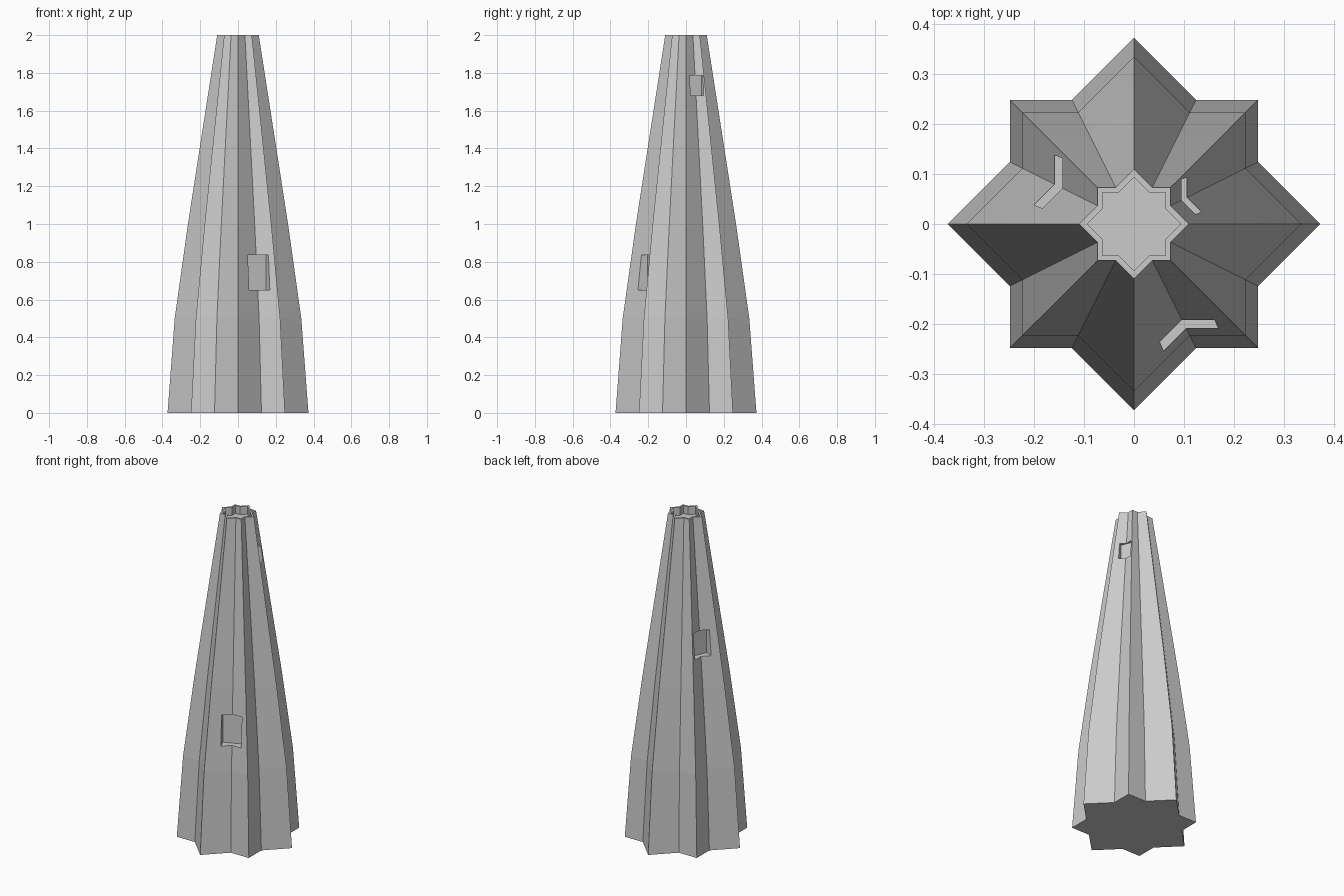
import bpy, bmesh, math
from mathutils import Matrix, Vector

if "Cube" in bpy.data.objects:
    bpy.data.objects.remove(bpy.data.objects["Cube"])

LEVELS = [(0.0, 0.373), (0.5, 0.335), (1.0, 0.265), (2.0, 0.11)]


def radius(z):
    for (z0, r0), (z1, r1) in zip(LEVELS, LEVELS[1:]):
        if z <= z1:
            return r0 + (r1 - r0) * (z - z0) / (z1 - z0)


def star(bm, r, z):
    """Eight-pointed star ring: two overlapping squares."""
    a, b = r * 2 / 3, r / 3
    quarter = [(r, 0), (a, b), (a, a), (b, a)]
    ring = []
    for k in range(4):
        for x, y in quarter:
            for _ in range(k):
                x, y = -y, x
            ring.append(bm.verts.new((x, y, z)))
    return ring


def new_object(name, bm):
    bmesh.ops.recalc_face_normals(bm, faces=bm.faces)
    mesh = bpy.data.meshes.new(name)
    bm.to_mesh(mesh)
    bm.free()
    ob = bpy.data.objects.new(name, mesh)
    bpy.context.collection.objects.link(ob)
    return ob


# Tapered star-shaped tower with a shallow recess in the top
bm = bmesh.new()
rings = [star(bm, r, z) for z, r in LEVELS]
rings += [star(bm, 0.094, 2.0), star(bm, 0.094, 1.95)]
for lo, hi in zip(rings, rings[1:]):
    for i in range(16):
        j = (i + 1) % 16
        bm.faces.new((lo[i], lo[j], hi[j], hi[i]))
bm.faces.new(rings[0])
bm.faces.new(rings[-1])
tower = new_object("tower", bm)

# Window niches cut into inner corners: quarter turn, z bottom, z top, width, depth
for turn, z0, z1, width, depth in [(0, 1.68, 1.785, 0.075, 0.018),
                                   (180, 1.17, 1.325, 0.108, 0.027),
                                   (270, 0.65, 0.835, 0.118, 0.03)]:
    r = radius(z0)
    # the niche sits on the inner corner just left or right of each star point
    side = 1 if turn != 180 else -1
    corner = Matrix.Rotation(math.radians(turn), 3, 'Z') @ Vector((r * 2 / 3, side * r / 3, 0))
    angle = math.radians(turn + side * 22.5)
    bm = bmesh.new()
    bmesh.ops.create_cube(bm, size=1.0)
    length = 0.2
    bm.transform(Matrix.Translation((corner.x, corner.y, (z0 + z1) / 2))
                 @ Matrix.Rotation(angle, 4, 'Z')
                 @ Matrix.Translation((length / 2 - depth, 0, 0))
                 @ Matrix.Diagonal((length, width, z1 - z0, 1)))
    cutter = new_object("window_cutter", bm)
    cutter.hide_render = True
    mod = tower.modifiers.new("window", 'BOOLEAN')
    mod.operation = 'DIFFERENCE'
    mod.solver = 'EXACT'
    mod.object = cutter
    bpy.context.view_layer.objects.active = tower
    bpy.ops.object.modifier_apply(modifier=mod.name)
    bpy.data.objects.remove(cutter)
